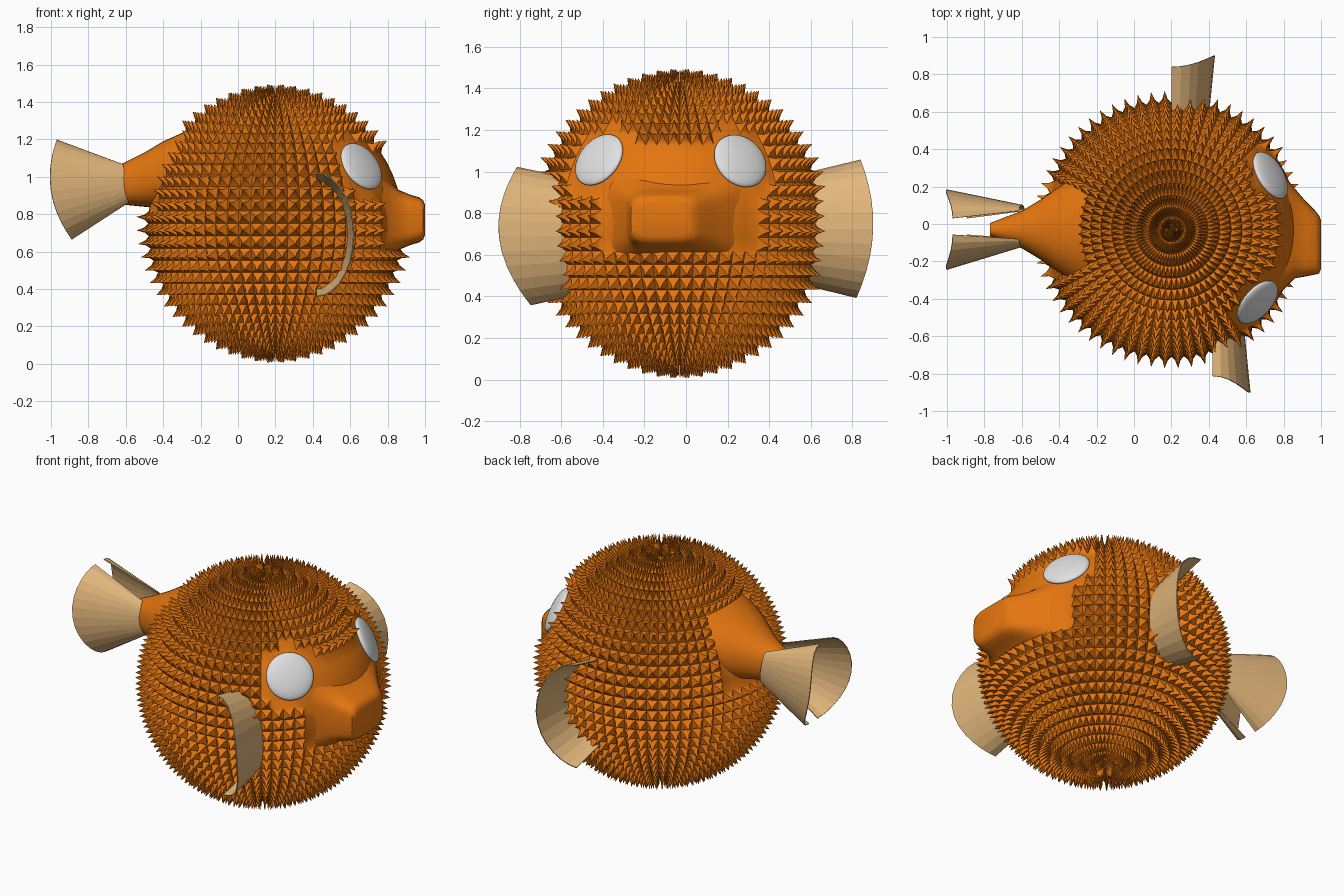
import bpy, bmesh, math
from mathutils import Vector

if "Cube" in bpy.data.objects:
    bpy.data.objects.remove(bpy.data.objects["Cube"], do_unlink=True)

CENTRE = Vector((0.2, -0.03, 0.75))
RADIUS = 0.68


def material(name, rgb):
    m = bpy.data.materials.new(name)
    m.use_nodes = True
    m.diffuse_color = (*rgb, 1)
    bsdf = next(n for n in m.node_tree.nodes if n.type == "BSDF_PRINCIPLED")
    bsdf.inputs["Base Color"].default_value = (*rgb, 1)
    bsdf.inputs["Roughness"].default_value = 0.7
    return m


ORANGE = material("orange skin", (0.78, 0.18, 0.005))
TAN = material("tan fin", (0.76, 0.47, 0.2))
WHITE = material("eye white", (0.75, 0.75, 0.75))


def finish(name, bm, mat, smooth=None):
    mesh = bpy.data.meshes.new(name)
    bm.to_mesh(mesh)
    bm.free()
    mesh.materials.append(mat)
    ob = bpy.data.objects.new(name, mesh)
    bpy.context.collection.objects.link(ob)
    if smooth:
        bpy.ops.object.select_all(action="DESELECT")
        ob.select_set(True)
        bpy.context.view_layer.objects.active = ob
        bpy.ops.object.shade_smooth_by_angle(angle=math.radians(smooth))
    return ob


def skin(bm, rows, closed):
    """Bridge neighbouring rows of points with quads."""
    verts = [[bm.verts.new(p) for p in row] for row in rows]
    n = len(rows[0])
    for a, b in zip(verts, verts[1:]):
        for i in range(n if closed else n - 1):
            j = (i + 1) % n
            bm.faces.new((a[i], a[j], b[j], b[i]))
    return verts


# Eye directions out from the body centre, and the way each disc faces
EYES = {
    "eye_front": (Vector((0.45, -0.38, 0.30)).normalized(), Vector((0.6, -0.6, 0.52))),
    "eye_back": (Vector((0.51, 0.28, 0.29)).normalized(), Vector((0.75, 0.48, 0.45))),
}


def is_spiky(p):
    """False on the bare skin of the face, the eye sockets and the tail root."""
    d = p.normalized()
    lat = math.degrees(math.asin(d.z))
    lon = math.degrees(math.atan2(d.y, d.x))
    face = -34 < lon < 36 and -13 < lat < 31
    tail = abs(lon) > 157 and 7 < lat < 43
    socket = any(math.degrees(d.angle(e)) < 16 for e, _ in EYES.values())
    return not (face or tail or socket)


# Body: sphere with a thorn on every spiky face
bm = bmesh.new()
bmesh.ops.create_uvsphere(bm, u_segments=64, v_segments=32, radius=RADIUS)
spiky = [f for f in bm.faces if is_spiky(f.calc_center_median())]
tops = bmesh.ops.extrude_discrete_faces(bm, faces=spiky)["faces"]
for f in tops:
    c = f.calc_center_median()
    lift = c.normalized() * 0.022
    for v in f.verts:
        v.co = c + (v.co - c) * 0.42 + lift
bm.normal_update()
bmesh.ops.poke(bm, faces=tops, offset=0.044)
bmesh.ops.translate(bm, verts=bm.verts, vec=CENTRE)
finish("spiky_body", bm, ORANGE, 45)


# Mouth and tail root: lofts of rounded sections along x
def loft(name, sections, power):
    rows = []
    for x, y, z, hy, hz in sections:
        row = []
        for i in range(32):
            a = math.tau * i / 32
            c, s = math.cos(a), math.sin(a)
            row.append((x, y + hy * math.copysign(abs(c) ** power, c),
                        z + hz * math.copysign(abs(s) ** power, s)))
        rows.append(row)
    bm = bmesh.new()
    verts = skin(bm, rows, True)
    bm.faces.new(verts[0])
    bm.faces.new(verts[-1])
    bmesh.ops.recalc_face_normals(bm, faces=bm.faces)
    finish(name, bm, ORANGE, 50)


loft("mouth", [
    (0.77, -0.04, 0.775, 0.34, 0.23),
    (0.86, -0.05, 0.77, 0.24, 0.16),
    (0.92, -0.08, 0.77, 0.20, 0.135),
    (0.97, -0.10, 0.77, 0.17, 0.12),
    (0.99, -0.11, 0.77, 0.155, 0.105),
    (1.00, -0.11, 0.77, 0.13, 0.08),
], 0.45)
loft("tail_root", [
    (-0.20, -0.03, 1.02, 0.36, 0.26),
    (-0.40, -0.03, 1.01, 0.23, 0.18),
    (-0.50, -0.03, 0.985, 0.16, 0.145),
    (-0.60, -0.03, 0.965, 0.10, 0.115),
    (-0.68, -0.03, 0.96, 0.07, 0.085),
    (-0.77, -0.03, 0.96, 0.035, 0.05),
], 0.9)

# Eyes: shallow domes
for name, (direction, facing) in EYES.items():
    bm = bmesh.new()
    bmesh.ops.create_uvsphere(bm, u_segments=32, v_segments=16, radius=0.14)
    eye = finish(name, bm, WHITE, 60)
    eye.scale.z = 0.25
    eye.location = CENTRE + direction * 0.675
    eye.rotation_mode = "QUATERNION"
    eye.rotation_quaternion = (direction + facing.normalized()).to_track_quat("Z", "Y")


# Fins: thin flaring half-cone shells
def fin(name, root, along, up, out, length, height, depth, bow):
    root, along, up, out = map(Vector, (root, along, up, out))
    rows = []
    for k in range(5):
        u = k / 4
        h = height[0] + (height[1] - height[0]) * u
        d = depth[0] + (depth[1] - depth[0]) * u
        row = []
        for i in range(15):
            t = math.pi * (i / 14 - 0.5)
            reach = length * u - bow * u * math.sin(t) ** 2
            row.append(root + along * reach + up * h * math.sin(t) + out * d * math.cos(t))
        rows.append(row)
    bm = bmesh.new()
    skin(bm, rows, False)
    bmesh.ops.recalc_face_normals(bm, faces=bm.faces)
    ob = finish(name, bm, TAN)
    mod = ob.modifiers.new("thickness", "SOLIDIFY")
    mod.thickness = 0.006
    mod.offset = 0


fin("tail_fin_front", (-0.6, -0.08, 0.965), (-1, 0.07, -0.1), (-0.15, 0, 1),
    (0, -1, 0), 0.4, (0.10, 0.265), (0.04, 0.19), 0.07)
fin("tail_fin_back", (-0.6, 0.07, 0.965), (-1, -0.12, -0.1), (-0.15, 0, 1),
    (0, 1, 0), 0.4, (0.10, 0.265), (0.03, 0.16), 0.07)
fin("side_fin_front", (0.42, -0.5, 0.69), (0, -1, 0), (0, -0.1, 1),
    (1, 0, 0), 0.4, (0.27, 0.33), (0.16, 0.2), 0.12)
fin("side_fin_back", (0.2, 0.5, 0.725), (0, 1, 0), (0, 0.03, 1),
    (1, 0, 0), 0.4, (0.25, 0.33), (0.19, 0.23), 0.07)
